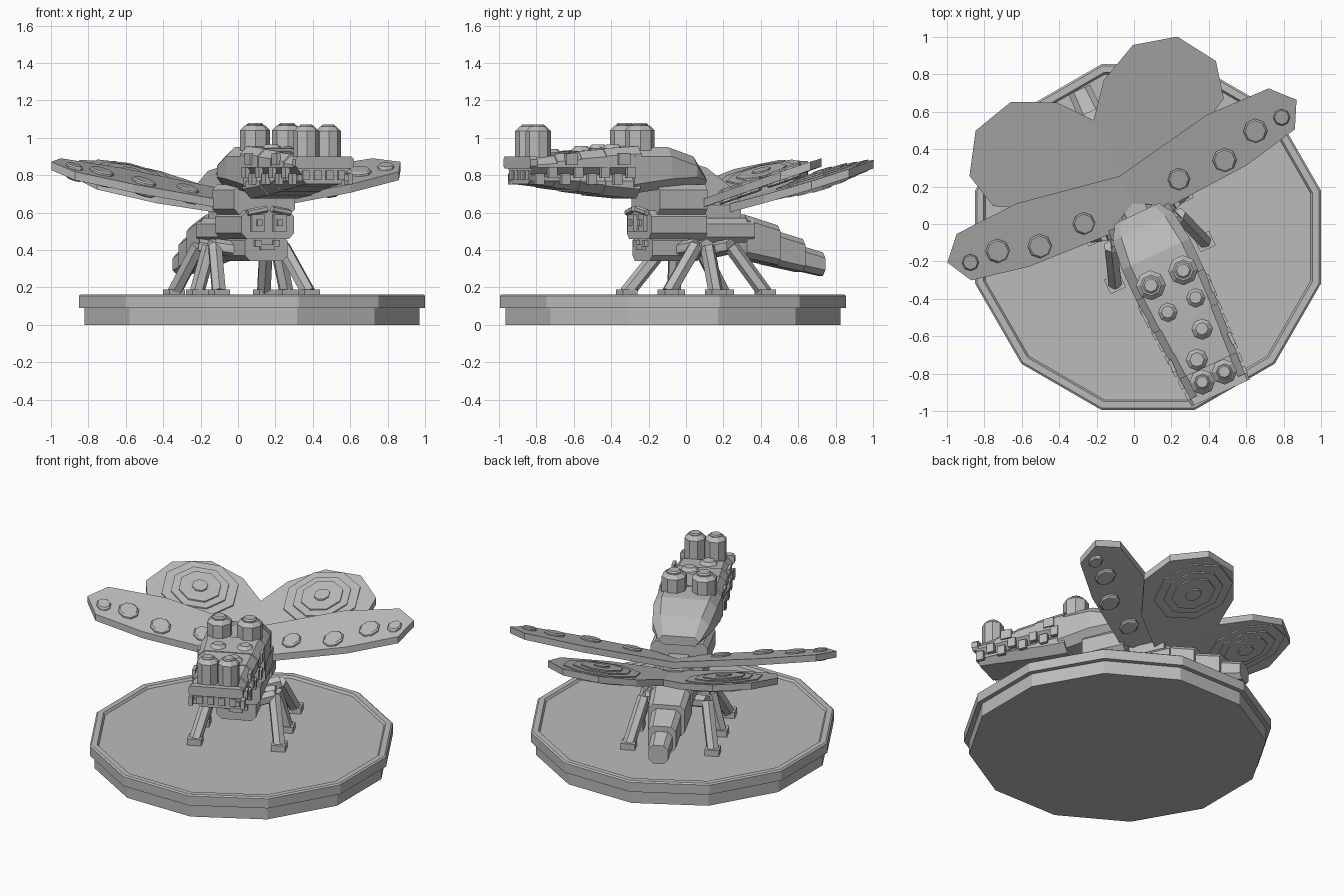
import bpy, bmesh, math
from mathutils import Matrix, Vector

if "Cube" in bpy.data.objects:
    bpy.data.objects.remove(bpy.data.objects["Cube"])

stone = bpy.data.materials.new("stone_grey")
stone.use_nodes = True
GREY = (0.5, 0.5, 0.5, 1)
stone.diffuse_color = GREY
stone.node_tree.nodes["Principled BSDF"].inputs["Base Color"].default_value = GREY

CENTRE = Matrix.Translation((0.075, -0.07, 0))
TURNED = CENTRE @ Matrix.Rotation(math.radians(25), 4, "Z")


def finish(name, bm, matrix=TURNED):
    bmesh.ops.recalc_face_normals(bm, faces=bm.faces)
    mesh = bpy.data.meshes.new(name)
    bm.to_mesh(mesh)
    bm.free()
    mesh.materials.append(stone)
    ob = bpy.data.objects.new(name, mesh)
    ob.matrix_world = matrix
    bpy.context.collection.objects.link(ob)
    return ob


def loft(name, rings, matrix=TURNED):
    """Skin a list of equal-length point rings and cap both ends."""
    bm = bmesh.new()
    rows = [[bm.verts.new(p) for p in ring] for ring in rings]
    for a, b in zip(rows, rows[1:]):
        for i in range(len(a)):
            j = (i + 1) % len(a)
            bm.faces.new((a[i], a[j], b[j], b[i]))
    bm.faces.new(rows[0])
    bm.faces.new(rows[-1])
    return finish(name, bm, matrix)


def ngon(n, r, z, c=(0, 0), turn=None, sy=1.0):
    t = math.pi / n if turn is None else turn
    return [(c[0] + r * math.cos(t + math.tau * i / n),
             c[1] + sy * r * math.sin(t + math.tau * i / n), z) for i in range(n)]


def section(y, w, z0, z1, c=0.04):
    """Chamfered rectangle across the body at position y."""
    return [(-w + c, y, z0), (w - c, y, z0), (w, y, z0 + c), (w, y, z1 - c),
            (w - c, y, z1), (-w + c, y, z1), (-w, y, z1 - c), (-w, y, z0 + c)]


def block(name, y0, y1, w, z0, z1, c=0.03):
    return loft(name, [section(y0, w, z0, z1, c), section(y1, w, z0, z1, c)])


def box(name, x, y, z, sx, sy, sz):
    bm = bmesh.new()
    bmesh.ops.create_cube(bm, size=1, matrix=Matrix.Translation((x, y, z)) @ Matrix.Diagonal((sx, sy, sz, 1)))
    return finish(name, bm)


def bar(name, a, b, r):
    """Square strut between two points."""
    a, b = Vector(a), Vector(b)
    d = b - a
    bm = bmesh.new()
    bmesh.ops.create_cone(bm, cap_ends=True, segments=6, radius1=r, radius2=r, depth=d.length,
                          matrix=Matrix.Translation((a + b) / 2) @ d.to_track_quat("Z", "Y").to_matrix().to_4x4())
    return finish(name, bm)


def stud(name, x, y, z0, z1, r):
    """Eight-sided knob with a chamfered rim."""
    c = min(0.025, (z1 - z0) / 2)
    return loft(name, [ngon(8, r, z0, (x, y)), ngon(8, r, z1 - c, (x, y)), ngon(8, r - c, z1, (x, y))])


# Twelve-sided plinth with a raised rim
k = 1 / math.cos(math.pi / 12)
loft("plinth", [ngon(12, r * k, z) for r, z in
                ((0.895, 0), (0.895, 0.09), (0.925, 0.09), (0.925, 0.155), (0.915, 0.163),
                 (0.88, 0.163), (0.87, 0.148))], CENTRE)

# Insect body
block("thorax_upper", -0.16, 0.12, 0.18, 0.59, 0.75)
block("face_block", -0.2, 0.13, 0.155, 0.46, 0.61)
block("chin_block", -0.18, 0.1, 0.125, 0.34, 0.48)
block("thorax_rear", 0.05, 0.42, 0.135, 0.44, 0.57)
block("wing_saddle", 0.08, 0.36, 0.09, 0.54, 0.67)
tail = ((0.38, 0.58, 0.125, 0.45, 0.115), (0.54, 0.74, 0.095, 0.395, 0.095), (0.7, 0.87, 0.068, 0.345, 0.068))
for i, (y0, y1, w, z, h) in enumerate(tail):
    drop = (y1 - y0) * 0.12
    loft(f"tail_segment_{i + 1}", [section(y0, w, z - h + drop, z + h + drop, 0.03),
                                   section(y1, w * 0.92, z - h * 0.92 - drop, z + h * 0.92 - drop, 0.03)])

# Small face on the front of the body
for s, side in ((1, "left"), (-1, "right")):
    box(f"{side}_eye_frame", s * 0.065, -0.205, 0.545, 0.075, 0.03, 0.09)
    box(f"{side}_pupil", s * 0.06, -0.222, 0.545, 0.03, 0.02, 0.035)
    bar(f"{side}_brow", (s * 0.015, -0.22, 0.62), (s * 0.125, -0.21, 0.6), 0.018)
    box(f"{side}_mouth_corner", s * 0.055, -0.185, 0.435, 0.035, 0.03, 0.035)
box("mouth", 0, -0.185, 0.415, 0.08, 0.03, 0.03)

# Six jointed legs: hip, knee and foot positions along the body
for pair, hip, knee, foot in (("front", -0.02, 0.04, -0.15), ("middle", 0.1, 0.11, 0.13), ("rear", 0.2, 0.25, 0.42)):
    for s, side in ((1, "left"), (-1, "right")):
        k0, f0 = (s * 0.2, knee, 0.42), (s * 0.265, foot, 0.17)
        bar(f"{side}_{pair}_thigh", (s * 0.08, hip, 0.4), k0, 0.042)
        bar(f"{side}_{pair}_shin", k0, f0, 0.04)
        box(f"{side}_{pair}_foot", s * 0.265, foot, 0.167, 0.09, 0.085, 0.045)


# Wings: flat outlines tilted up towards the tip and the back
def tilt(ob, base, slope):
    for v in ob.data.vertices:
        v.co.z += base + slope * abs(v.co.x) + 0.3 * v.co.y


FORE = ((0, 0.2), (0.18, 0.1), (0.64, 0.125), (0.955, 0.19), (1.03, 0.33), (0.92, 0.448), (0.56, 0.46), (0, 0.36))
HIND = ((0, 0.28), (0, 0.69), (0.14, 0.86), (0.36, 0.965), (0.595, 0.905), (0.727, 0.7), (0.68, 0.5), (0.4, 0.35))
SPOTS = ((0.918, 0.278, 0.045), (0.76, 0.272, 0.065), (0.545, 0.2, 0.065), (0.28, 0.21, 0.06))
THICK = 0.045
for s, side in ((1, "left"), (-1, "right")):
    for name, outline, base, slope in (("forewing", FORE, 0.573, 0.15), ("hindwing", HIND, 0.505, 0.1)):
        wing = loft(f"{side}_{name}", [[(s * x, y, z) for x, y in outline] for z in (0, THICK)])
        tilt(wing, base, slope)
    for i, (x, y, r) in enumerate(SPOTS):
        spot = loft(f"{side}_forewing_spot_{i + 1}",
                    [ngon(8, r * q, z, (s * x, y)) for q, z in
                     ((0.85, -0.018), (1, -0.01), (1, THICK + 0.01), (0.85, THICK + 0.018))])
        tilt(spot, 0.573, 0.15)
    for i, r in enumerate((0.245, 0.185, 0.135, 0.05)):
        h = 0.008 * (i + 1)
        ring = loft(f"{side}_hindwing_ring_{i + 1}",
                    [ngon(8, r, z, (s * 0.385, 0.7)) for z in (-h, THICK + h)])
        tilt(ring, 0.505, 0.1)

# Reptile head: neck, banded upper jaw and lower jaw
loft("neck", [section(-0.32, 0.2, 0.7, 0.95, 0.05), section(-0.1, 0.2, 0.73, 0.95, 0.05),
              section(0.06, 0.18, 0.74, 0.9, 0.05), section(0.14, 0.13, 0.74, 0.8, 0.03)])
BANDS = ((-0.48, -0.28, 0.2, 0.955), (-0.62, -0.46, 0.188, 0.94), (-0.76, -0.6, 0.178, 0.925), (-0.9, -0.74, 0.168, 0.905))
for i, (y0, y1, w, top) in enumerate(BANDS):
    loft(f"upper_jaw_band_{i + 1}", [section(y0, w - 0.008, 0.8, top - 0.012), section(y1, w, 0.8, top)])
    low = 0.675 + 0.02 * i
    loft(f"lower_jaw_band_{i + 1}", [section(y0, w - 0.02, low + 0.018, 0.82, 0.05),
                                     section(y1, w - 0.012, low, 0.82, 0.05)])
block("snout_lip", -0.92, -0.88, 0.172, 0.835, 0.9, 0.015)

# Teeth along both sides and across the tip
for i in range(8):
    y, w = -0.34 - i * 0.075, 0.196 - i * 0.0045
    for s, side in ((1, "left"), (-1, "right")):
        box(f"{side}_tooth_{i + 1}", s * w, y, 0.815 - 0.035 * (i % 2), 0.025, 0.05, 0.06)
for i in range(4):
    box(f"front_tooth_{i + 1}", -0.105 + i * 0.07, -0.895, 0.8, 0.04, 0.03, 0.05)

# Eyes, nostrils and back plates
for s, side in ((1, "left"), (-1, "right")):
    stud(f"{side}_reptile_eye", s * 0.095, -0.24, 0.9, 1.065, 0.08)
    stud(f"{side}_reptile_pupil", s * 0.095, -0.24, 1.06, 1.08, 0.045)
    stud(f"{side}_nostril", s * 0.065, -0.825, 0.87, 1.06, 0.068)
    stud(f"{side}_nostril_cap", s * 0.065, -0.825, 1.055, 1.07, 0.038)
    for i, y in enumerate((-0.38, -0.68)):
        box(f"{side}_cheek_plate_{i + 1}", s * (0.195 - 0.02 * i), y, 0.885, 0.02, 0.07, 0.06)
for i, (x, y, z) in enumerate(((-0.074, -0.407, 0.965), (0.094, -0.4, 0.965), (0.054, -0.566, 0.955), (-0.04, -0.704, 0.94))):
    stud(f"scute_{i + 1}", x, y, 0.9, z, 0.058)
